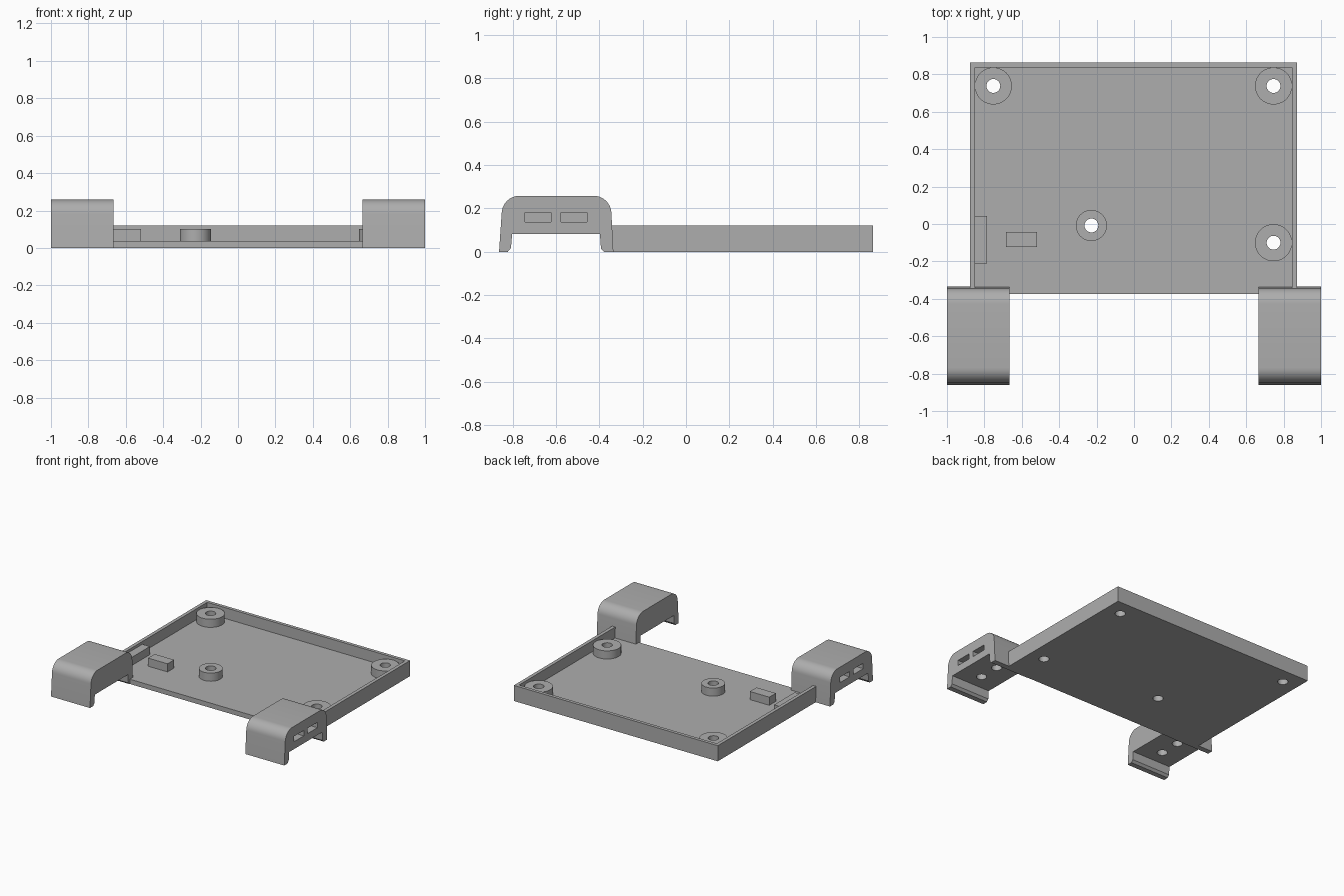
import bpy
import bmesh
from math import cos, sin, pi, radians

cube = bpy.data.objects.get("Cube")
if cube:
    bpy.data.objects.remove(cube, do_unlink=True)

GREY = (0.42, 0.42, 0.42, 1)
grey = bpy.data.materials.new("plain grey")
grey.use_nodes = True
grey.diffuse_color = GREY
grey.node_tree.nodes["Principled BSDF"].inputs["Base Color"].default_value = GREY


def prism(name, outline, axis, start, end):
    """Extrude a closed outline along x (outline in y, z) or z (outline in x, y)."""
    bm = bmesh.new()
    place = (lambda a, b: (start, a, b)) if axis == "x" else (lambda a, b: (a, b, start))
    face = bm.faces.new([bm.verts.new(place(a, b)) for a, b in outline])
    ext = bmesh.ops.extrude_face_region(bm, geom=[face])["geom"]
    d = end - start
    bmesh.ops.translate(bm, vec=(d, 0, 0) if axis == "x" else (0, 0, d),
                        verts=[g for g in ext if isinstance(g, bmesh.types.BMVert)])
    bmesh.ops.recalc_face_normals(bm, faces=bm.faces)
    mesh = bpy.data.meshes.new(name)
    bm.to_mesh(mesh)
    bm.free()
    mesh.materials.append(grey)
    obj = bpy.data.objects.new(name, mesh)
    bpy.context.collection.objects.link(obj)
    return obj


def box(name, x0, x1, y0, y1, z0, z1):
    return prism(name, [(x0, y0), (x1, y0), (x1, y1), (x0, y1)], "z", z0, z1)


def cylinder(name, x, y, r, z0, z1, sides=48):
    ring = [(x + r * cos(2 * pi * i / sides), y + r * sin(2 * pi * i / sides))
            for i in range(sides)]
    return prism(name, ring, "z", z0, z1)


def activate(obj):
    bpy.ops.object.select_all(action="DESELECT")
    obj.select_set(True)
    bpy.context.view_layer.objects.active = obj


def cut(obj, cutter):
    """Subtract the cutter for good and discard it."""
    activate(obj)
    mod = obj.modifiers.new("cut", "BOOLEAN")
    mod.operation = "DIFFERENCE"
    mod.solver = "EXACT"
    mod.object = cutter
    bpy.ops.object.modifier_apply(modifier=mod.name)
    bpy.data.objects.remove(cutter, do_unlink=True)


def smooth(obj):
    activate(obj)
    bpy.ops.object.shade_smooth_by_angle(angle=radians(30))


# Tray: floor with walls on the sides and back, open at the front
FLOOR = 0.037
tray = box("tray", -0.877, 0.872, -0.374, 0.863, 0, 0.121)
cut(tray, box("tray_hollow", -0.85, 0.845, -0.5, 0.837, FLOOR, 0.3))

# Screw bosses with holes right through the floor
bosses = {
    "boss_back_right": (-0.752, 0.738, 0.099),
    "boss_back_left": (0.746, 0.738, 0.099),
    "boss_front_left": (0.746, -0.1, 0.099),
    "boss_middle": (-0.228, -0.008, 0.083),
}
for name, (x, y, r) in bosses.items():
    boss = cylinder(name, x, y, r, FLOOR - 0.01, 0.1)
    for part in (boss, tray):
        cut(part, cylinder("screw_hole", x, y, 0.037, -0.1, 0.3))
    smooth(boss)
smooth(tray)

# Support blocks on the floor
box("support_block", -0.685, -0.518, -0.123, -0.042, FLOOR - 0.01, 0.1)
box("wall_block", -0.855, -0.785, -0.21, 0.042, FLOOR - 0.01, 0.1)


# Clip side profile: rounded top, two legs with bevelled feet
def corner(cy, cz, r, a0, a1, steps=10):
    return [(cy + r * cos(radians(a0 + (a1 - a0) * i / steps)),
             cz + r * sin(radians(a0 + (a1 - a0) * i / steps))) for i in range(steps + 1)]


clip_profile = (
    [(-0.335, 0)]
    + corner(-0.426, 0.176, 0.082, 3, 90)
    + corner(-0.768, 0.176, 0.082, 90, 177)
    + [(-0.862, 0), (-0.822, 0), (-0.807, 0.018), (-0.802, 0.081),
       (-0.397, 0.081), (-0.392, 0.015), (-0.377, 0)]
)

# Clips: blind slots in the outer faces, met by screw holes from below
for side, name in ((-1, "clip_right"), (1, "clip_left")):
    clip = prism(name, clip_profile, "x", side * 0.666, side)
    for y in (-0.682, -0.516):
        x0, x1 = sorted((side * 0.77, side * 1.1))
        cut(clip, box("nut_slot", x0, x1, y - 0.06, y + 0.06, 0.138, 0.18))
        cut(clip, cylinder("clip_hole", side * 0.833, y, 0.037, 0.03, 0.16))
    smooth(clip)
